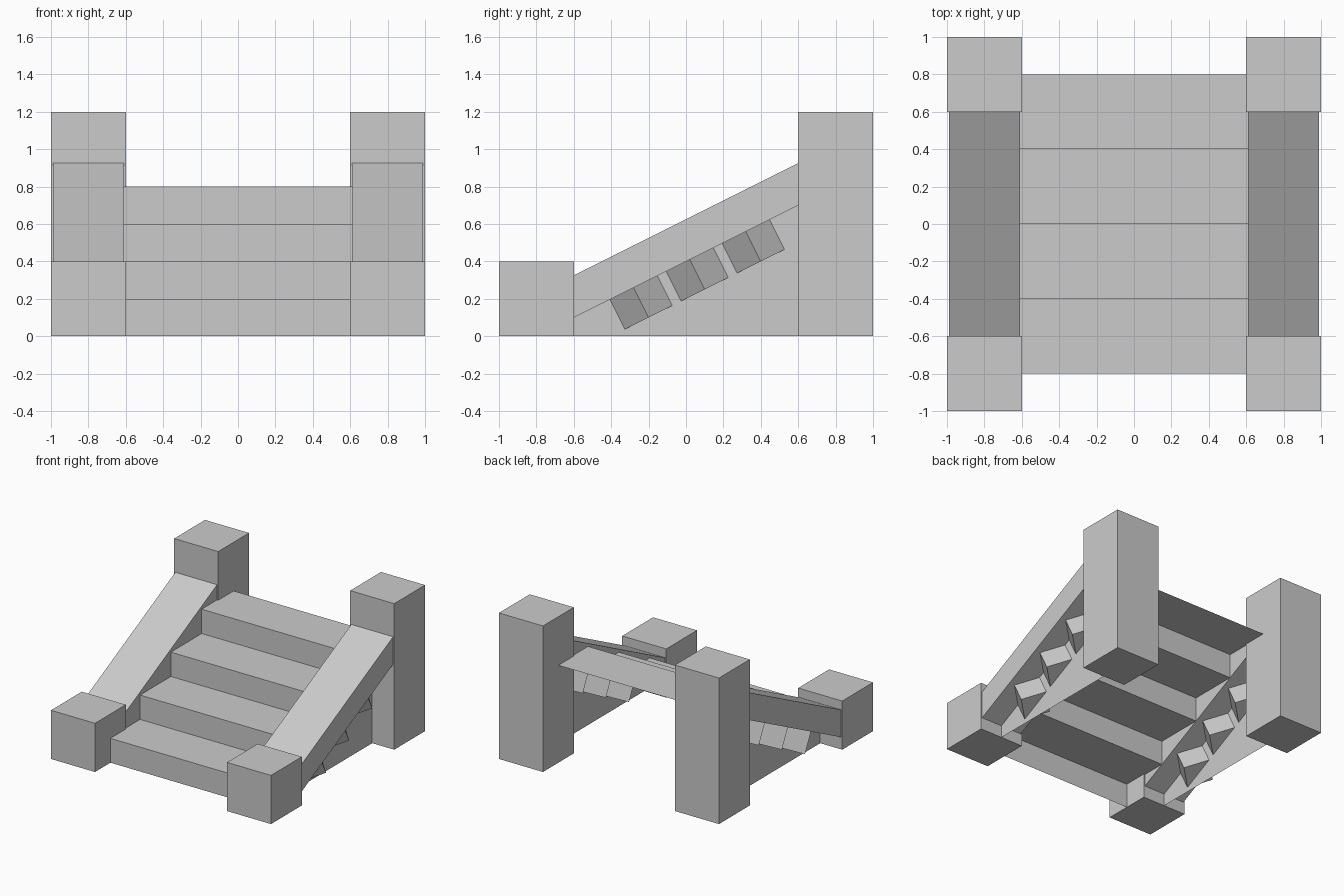
import bpy
import bmesh
from math import atan, radians
from mathutils import Matrix, Vector

cube = bpy.data.objects.get("Cube")
if cube:
    bpy.data.objects.remove(cube, do_unlink=True)

stone = bpy.data.materials.new("plain_grey_stone")
stone.use_nodes = True
GREY = (0.6, 0.6, 0.6, 1)
stone.diffuse_color = GREY
stone.node_tree.nodes["Principled BSDF"].inputs["Base Color"].default_value = GREY

SLOPE = 0.5                 # rise over run of the stairs
RAIL_BASE = 0.4             # height of the rail underside at the middle
RAIL_X = 0.8                # centre line of each side


def finish(name, bm):
    mesh = bpy.data.meshes.new(name)
    bm.to_mesh(mesh)
    bm.free()
    mesh.materials.append(stone)
    obj = bpy.data.objects.new(name, mesh)
    bpy.context.collection.objects.link(obj)
    return obj


def box(name, size, matrix):
    bm = bmesh.new()
    bmesh.ops.create_cube(bm, size=1, matrix=matrix @ Matrix.Diagonal((*size, 1)))
    return finish(name, bm)


def side_profile(name, points, x, width=0):
    """Face drawn in the y-z plane, optionally extruded along x."""
    bm = bmesh.new()
    face = bm.faces.new([bm.verts.new((x - width / 2, y, z)) for y, z in points])
    if width:
        result = bmesh.ops.extrude_face_region(bm, geom=[face], use_keep_orig=True)
        verts = [v for v in result["geom"] if isinstance(v, bmesh.types.BMVert)]
        bmesh.ops.translate(bm, verts=verts, vec=(width, 0, 0))
        bmesh.ops.recalc_face_normals(bm, faces=bm.faces)
    return finish(name, bm)


# Open staircase: a zigzag strip of risers and treads
bm = bmesh.new()
path = [(-0.8, 0)]
for i in range(4):
    y, z = -0.8 + 0.4 * i, 0.2 * (i + 1)
    path += [(y, z), (y + 0.4, z)]
rows = [[bm.verts.new((x, y, z)) for x in (-0.7, 0.7)] for y, z in path]
for a, b in zip(rows, rows[1:]):
    bm.faces.new((a[0], a[1], b[1], b[0]))
finish("stair_steps", bm)


def under(y):
    return RAIL_BASE + SLOPE * y


for side, sign in (("left", 1), ("right", -1)):
    x = sign * RAIL_X

    # Short front post and tall back post
    for place, y, height in (("front", -0.8, 0.4), ("back", 0.8, 1.2)):
        box(f"{side}_{place}_post", (0.4, 0.4, height),
            Matrix.Translation((x, y, height / 2)))

    # Sloping rail, its ends buried in the posts
    end, thick = 0.65, 0.225
    side_profile(f"{side}_rail",
                 [(-end, under(-end)), (end, under(end)),
                  (end, under(end) + thick), (-end, under(-end) + thick)],
                 x, 0.38)

    # Thin wall below the rail
    side_profile(f"{side}_wall",
                 [(-0.6, 0), (0.6, 0), (0.6, under(0.6)), (-0.6, under(-0.6))], x)

    # Square balusters, turned on their corner and square to the rail
    tilt = Matrix.Rotation(atan(SLOPE), 4, "X")
    turn = Matrix.Rotation(radians(45), 4, "Z")
    for i in range(3):
        y = -0.28 + 0.3 * i
        top = Matrix.Translation(Vector((x, y, under(y))))
        box(f"{side}_baluster_{i + 1}", (0.2, 0.2, 0.2),
            top @ tilt @ Matrix.Translation((0, 0, -0.078)) @ turn)
